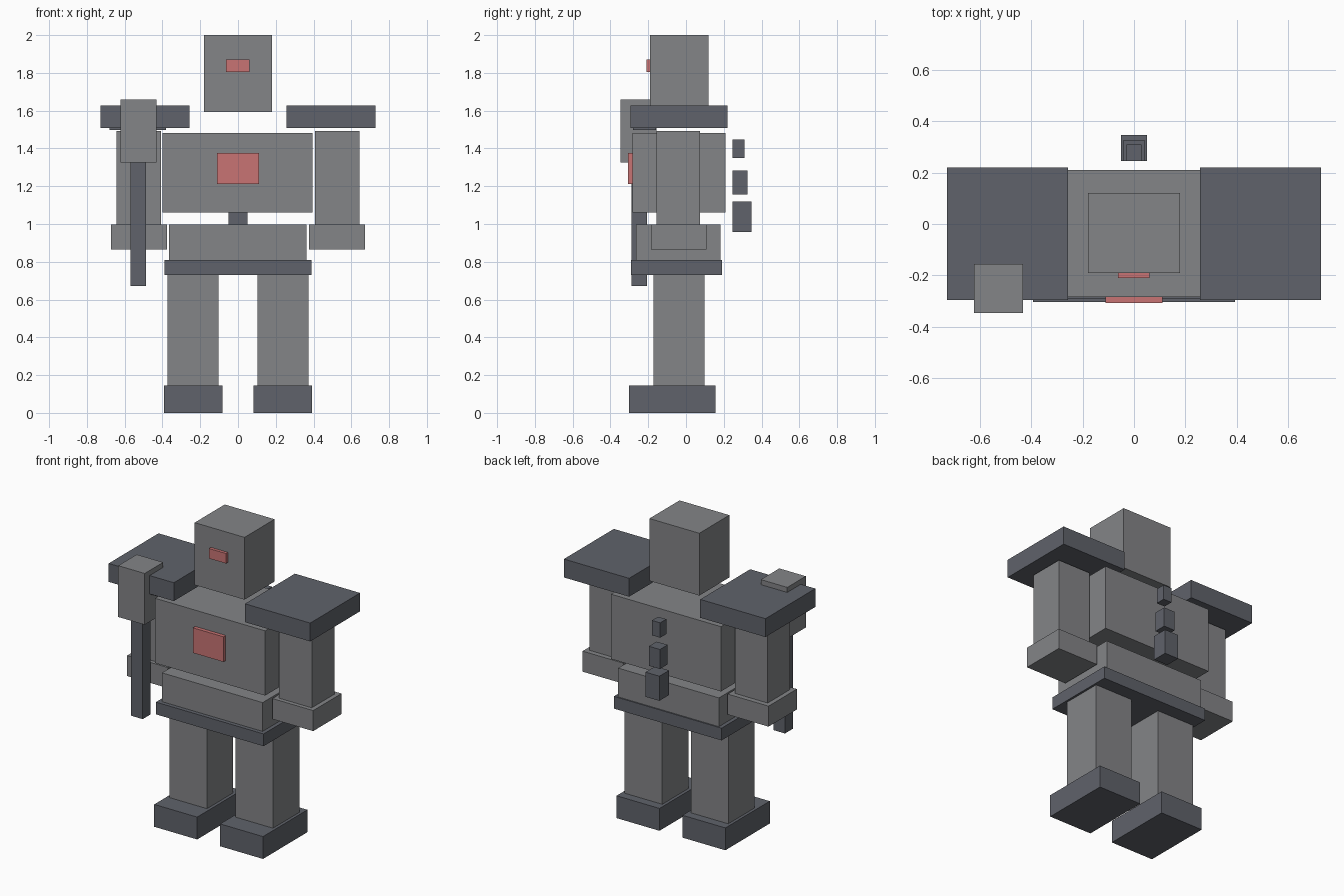
import bpy


def material(name, rgb):
    m = bpy.data.materials.new(name)
    m.diffuse_color = (*rgb, 1.0)
    return m


GREY = material("stone_grey", (0.23, 0.234, 0.245))
DARK = material("dark_slate", (0.115, 0.123, 0.145))
RED = material("glow_red", (0.58, 0.175, 0.175))


def box(name, x, y, z, mat):
    """Box spanning the given (min, max) range on each axis."""
    bpy.ops.mesh.primitive_cube_add(size=1)
    ob = bpy.context.object
    ob.name = name
    spans = (x, y, z)
    ob.location = [(a + b) / 2 for a, b in spans]
    ob.scale = [b - a for a, b in spans]
    ob.data.materials.append(mat)
    return ob


def pair(name, x, y, z, mat):
    """The same box on both sides of the body."""
    box(name + "_left", x, y, z, mat)
    box(name + "_right", (-x[1], -x[0]), y, z, mat)


# Head and torso
box("head", (-0.18, 0.18), (-0.19, 0.12), (1.593, 2.0), GREY)
box("eye", (-0.063, 0.06), (-0.21, -0.185), (1.805, 1.87), RED)
box("chest", (-0.40, 0.395), (-0.284, 0.21), (1.06, 1.483), GREY)
box("chest_panel", (-0.11, 0.11), (-0.308, -0.28), (1.213, 1.377), RED)
box("waist", (-0.365, 0.363), (-0.264, 0.182), (0.81, 0.998), GREY)
box("belt", (-0.39, 0.388), (-0.29, 0.19), (0.73, 0.81), DARK)

# Arms
pair("shoulder_plate", (0.257, 0.728), (-0.295, 0.22), (1.507, 1.627), DARK)
pair("arm", (0.407, 0.643), (-0.157, 0.075), (0.998, 1.493), GREY)
pair("hand", (0.377, 0.672), (-0.184, 0.108), (0.864, 0.998), GREY)

# Legs
pair("leg", (0.103, 0.374), (-0.173, 0.098), (0.146, 0.73), GREY)
pair("foot", (0.083, 0.393), (-0.303, 0.155), (0.0, 0.146), DARK)

# Hammer held at the side
box("hammer_head", (-0.623, -0.432), (-0.346, -0.155), (1.325, 1.66), GREY)
box("hammer_handle", (-0.57, -0.487), (-0.288, -0.207), (0.672, 1.4), DARK)
box("hammer_collar", (-0.68, -0.38), (-0.28, -0.158), (1.497, 1.55), DARK)

# Back spikes, growing towards the bottom
for i, (half, depth, z) in enumerate([(0.03, 0.063, (1.35, 1.447)),
                                      (0.04, 0.08, (1.155, 1.282)),
                                      (0.05, 0.1, (0.957, 1.118))]):
    box(f"back_spike_{i + 1}", (-half, half), (0.246, 0.246 + depth), z, DARK)
